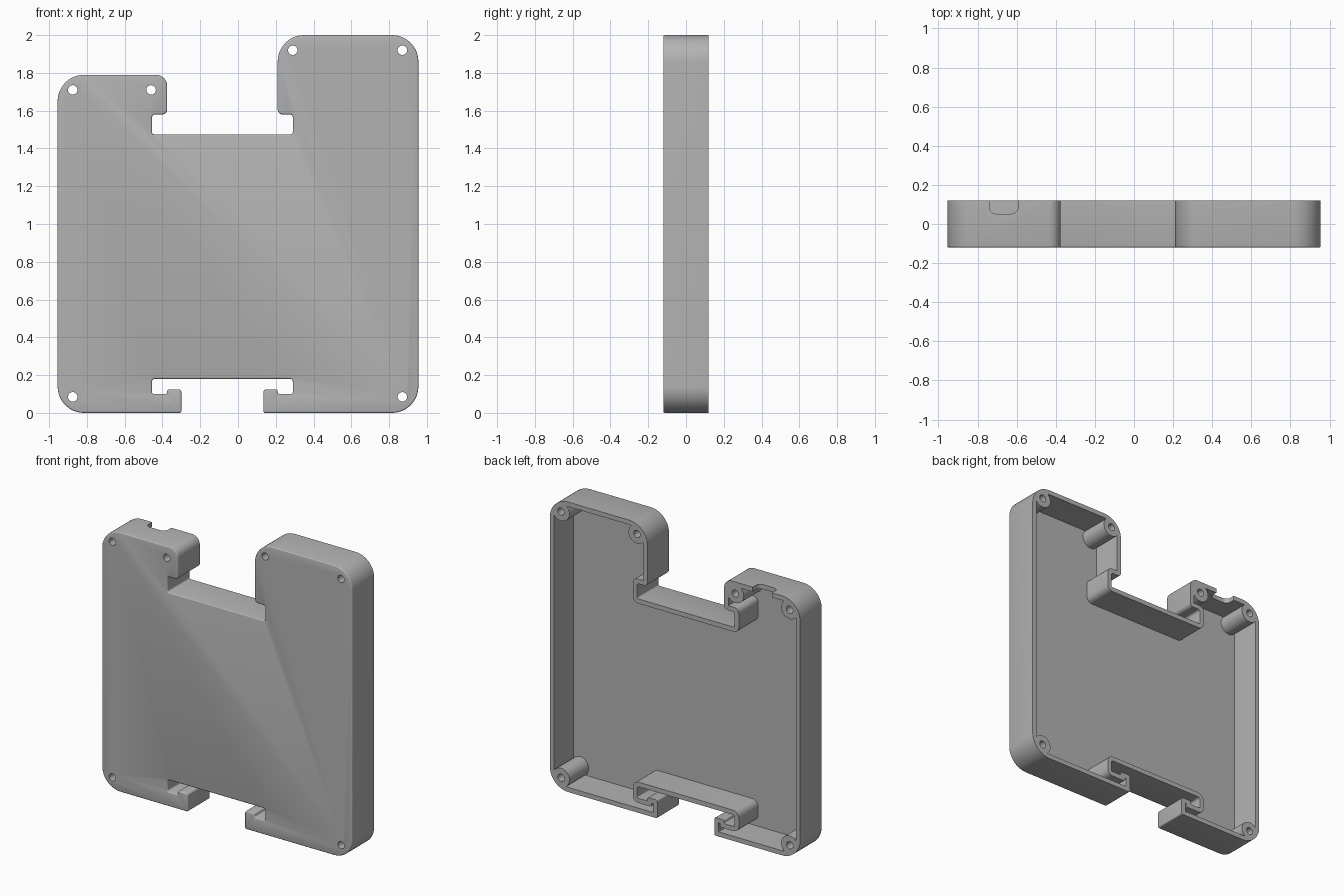
import bpy, bmesh, math
from mathutils import Vector

if "Cube" in bpy.data.objects:
    bpy.data.objects.remove(bpy.data.objects["Cube"], do_unlink=True)

FRONT, BACK = -0.12, 0.12
WALL, FLOOR = 0.032, 0.03
BIG, SMALL = 0.14, 0.015

grey = bpy.data.materials.new("plain grey")
grey.use_nodes = True
grey.diffuse_color = (0.45, 0.45, 0.45, 1)
grey.node_tree.nodes["Principled BSDF"].inputs["Base Color"].default_value = grey.diffuse_color

# Case outline, counter-clockwise: x, z, corner radius
LEFT, RIGHT = 0.955, -0.955
S_L, S_R = 0.29, -0.455      # slot ends
N_L, N_R = 0.21, -0.375      # neck sides
outline = [
    (RIGHT, 0, BIG), (-0.30, 0, 0.01), (-0.30, 0.125, SMALL), (N_R, 0.125, SMALL),
    (N_R, 0.10, 0.01), (S_R, 0.10, 0.01), (S_R, 0.18, SMALL), (S_L, 0.18, SMALL),
    (S_L, 0.10, 0.01), (N_L, 0.10, 0.01), (N_L, 0.125, SMALL), (0.135, 0.125, SMALL),
    (0.135, 0, 0.01), (LEFT, 0, BIG), (LEFT, 2, BIG), (N_L, 2, BIG),
    (N_L, 1.58, 0.025), (S_L, 1.58, SMALL), (S_L, 1.475, 0.01), (S_R, 1.475, 0.01),
    (S_R, 1.58, SMALL), (N_R, 1.58, 0.025), (N_R, 1.79, 0.06), (RIGHT, 1.79, BIG)]
screws = [(0.87, 1.92), (0.29, 1.92), (0.87, 0.085),
          (-0.875, 0.085), (-0.875, 1.71), (-0.46, 1.71)]


def corners(pts):
    """Yield each point with the directions of its incoming and outgoing edges."""
    for i, (x, z, r) in enumerate(pts):
        p = Vector((x, z))
        a = p - Vector(pts[i - 1][:2])
        b = Vector(pts[(i + 1) % len(pts)][:2]) - p
        yield p, r, a, b


def inset(pts, t):
    """Move a right-angled outline inward, keeping its corner arcs concentric."""
    out = []
    for p, r, a, b in corners(pts):
        a, b = a.normalized(), b.normalized()
        q = p + t * Vector((-a.y - b.y, a.x + b.x))
        convex = a.x * b.y - a.y * b.x > 0
        out.append((q.x, q.y, max(r - t, 0) if convex else r + t))
    return out


def fillet(pts):
    """Replace corners by arcs."""
    out = []
    for p, r, a, b in corners(pts):
        r = min(r, 0.45 * a.length, 0.45 * b.length)
        if r < 0.002:
            out.append(p)
            continue
        a, b = a.normalized(), b.normalized()
        centre = p - a * r + b * r
        n = 12 if r > 0.05 else 5
        for k in range(n + 1):
            t = k / n * math.pi / 2
            out.append(centre - b * r * math.cos(t) + a * r * math.sin(t))
    return out


def prism(name, loop, y0, y1, bevel=0):
    """Extrude an x-z loop from y0 to y1, optionally softening the y0 rim."""
    bm = bmesh.new()
    face = bm.faces.new([bm.verts.new((p[0], y0, p[1])) for p in loop])
    rim = list(face.edges)
    new = bmesh.ops.extrude_face_region(bm, geom=[face], use_keep_orig=True)["geom"]
    for v in new:
        if isinstance(v, bmesh.types.BMVert):
            v.co.y = y1
    bmesh.ops.recalc_face_normals(bm, faces=bm.faces)
    if bevel:
        bmesh.ops.bevel(bm, geom=rim, offset=bevel, segments=3, profile=0.5,
                        affect='EDGES', clamp_overlap=True)
    mesh = bpy.data.meshes.new(name)
    bm.to_mesh(mesh)
    bm.free()
    mesh.materials.append(grey)
    ob = bpy.data.objects.new(name, mesh)
    bpy.context.collection.objects.link(ob)
    return ob


def circle(c, r, n=32):
    return [(c[0] + r * math.cos(k * math.tau / n), c[1] + r * math.sin(k * math.tau / n))
            for k in range(n)]


def cut(target, cutter):
    """Subtract the cutter and discard it."""
    mod = target.modifiers.new("cut", 'BOOLEAN')
    mod.operation, mod.solver, mod.object = 'DIFFERENCE', 'EXACT', cutter
    bpy.context.view_layer.objects.active = target
    bpy.ops.object.modifier_apply(modifier=mod.name)
    bpy.data.objects.remove(cutter, do_unlink=True)


# Cavity, leaving screw posts standing
cavity = prism("cavity", fillet(inset(outline, WALL)), FRONT + FLOOR, BACK + 0.1)
for s in screws:
    cut(cavity, prism("post", circle(s, 0.065), FRONT - 0.1, BACK + 0.2))

# Open-backed case
case = prism("open_backed_case", fillet(outline), FRONT, BACK, bevel=0.008)
cut(case, cavity)
for s in screws:
    cut(case, prism("screw_hole", circle(s, 0.025, 24), FRONT - 0.1, BACK + 0.1))

# Rounded cable notch in the short top wall, drawn in x-y and stood upright
notch_profile = fillet([(-0.74, 0.052, 0.035), (-0.593, 0.052, 0.035),
                        (-0.593, 0.2, 0), (-0.74, 0.2, 0)])
notch = prism("cable_notch", notch_profile, 1.74, 1.85)
for v in notch.data.vertices:
    v.co.y, v.co.z = v.co.z, v.co.y
notch.data.flip_normals()
cut(case, notch)

# Smooth the curved walls and keep crisp edges
bpy.ops.object.select_all(action='DESELECT')
case.select_set(True)
bpy.context.view_layer.objects.active = case
bpy.ops.object.shade_smooth_by_angle(angle=math.radians(32))
